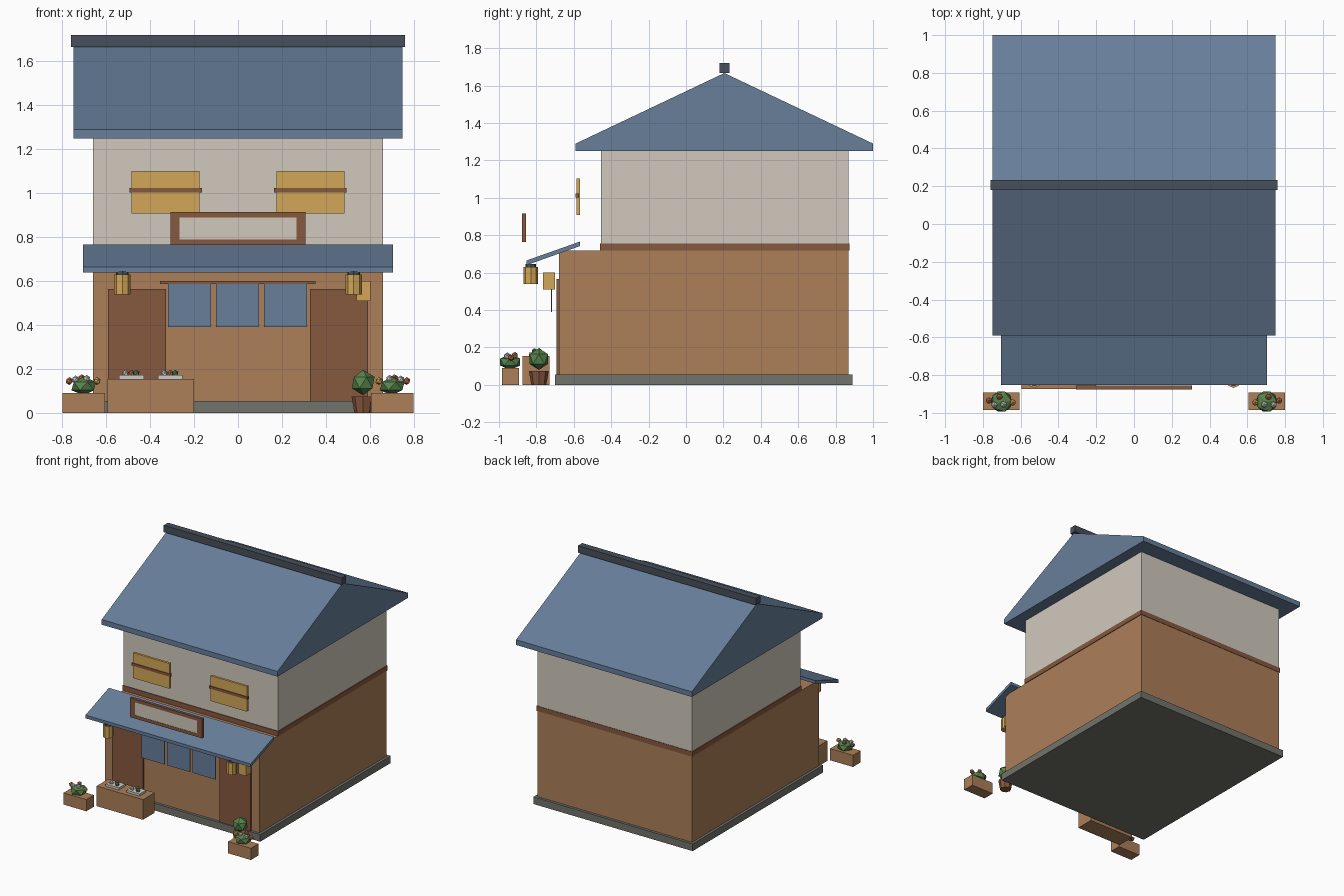
import bpy, bmesh, math
from mathutils import Matrix

if "Cube" in bpy.data.objects:
    bpy.data.objects.remove(bpy.data.objects["Cube"])


def mat(name, r, g, b):
    def lin(c):
        c /= 255
        return c / 12.92 if c <= 0.04045 else ((c + 0.055) / 1.055) ** 2.4
    m = bpy.data.materials.new(name)
    m.diffuse_color = (lin(r), lin(g), lin(b), 1)
    m.use_nodes = True
    m.node_tree.nodes["Principled BSDF"].inputs["Base Color"].default_value = m.diffuse_color
    return m


BLUE = mat("roof blue", 103, 126, 154)
SLATE = mat("dark slate", 72, 80, 91)
CREAM = mat("cream plaster", 208, 201, 189)
WOOD = mat("warm wood", 172, 127, 89)
DARK = mat("dark wood", 134, 88, 61)
GOLD = mat("lantern gold", 212, 167, 88)
STONE = mat("stone grey", 114, 115, 108)
GREEN = mat("leaf green", 88, 132, 76)
RUST = mat("rust flower", 186, 112, 70)
PALE = mat("pale tray", 206, 204, 202)


def finish(bm, name, m):
    bmesh.ops.recalc_face_normals(bm, faces=bm.faces)
    me = bpy.data.meshes.new(name)
    bm.to_mesh(me)
    bm.free()
    me.materials.append(m)
    ob = bpy.data.objects.new(name, me)
    bpy.context.collection.objects.link(ob)
    return ob


def box(name, m, x0, x1, y0, y1, z0, z1):
    bm = bmesh.new()
    mx = Matrix.Translation(((x0 + x1) / 2, (y0 + y1) / 2, (z0 + z1) / 2)) \
        @ Matrix.Diagonal((abs(x1 - x0), y1 - y0, z1 - z0, 1))
    bmesh.ops.create_cube(bm, size=1, matrix=mx)
    return finish(bm, name, m)


def extrude_x(name, m, profile, half):
    """Extrude a (y, z) profile symmetrically along x."""
    bm = bmesh.new()
    f = bm.faces.new([bm.verts.new((-half, y, z)) for y, z in profile])
    ext = bmesh.ops.extrude_face_region(bm, geom=[f])
    bmesh.ops.translate(bm, vec=(2 * half, 0, 0),
                        verts=[v for v in ext["geom"] if isinstance(v, bmesh.types.BMVert)])
    return finish(bm, name, m)


def cone(name, m, x, y, z0, z1, r0, r1, n=8):
    bm = bmesh.new()
    bmesh.ops.create_cone(bm, cap_ends=True, segments=n, radius1=r0, radius2=r1, depth=z1 - z0,
                          matrix=Matrix.Translation((x, y, (z0 + z1) / 2)))
    return finish(bm, name, m)


def ball(name, m, x, y, z, r, rz=None):
    bm = bmesh.new()
    bmesh.ops.create_icosphere(bm, subdivisions=1, radius=1,
                               matrix=Matrix.Translation((x, y, z)) @ Matrix.Diagonal((r, r, rz or r, 1)))
    return finish(bm, name, m)


# building body
box("foundation", STONE, -0.68, 0.68, -0.70, 0.89, 0, 0.055)
box("ground_floor", WOOD, -0.66, 0.66, -0.68, 0.87, 0.055, 0.717)
box("floor_band", DARK, -0.665, 0.665, -0.46, 0.873, 0.717, 0.755)
box("upper_floor", CREAM, -0.66, 0.66, -0.455, 0.87, 0.755, 1.26)

# roofs
extrude_x("main_roof", BLUE, [(-0.59, 1.25), (1.0, 1.25), (1.0, 1.29), (0.205, 1.667), (-0.59, 1.29)], 0.75)
box("ridge_cap", SLATE, -0.76, 0.76, 0.18, 0.232, 1.667, 1.72)
extrude_x("awning", BLUE, [(-0.852, 0.64), (-0.567, 0.742), (-0.567, 0.766), (-0.852, 0.665)], 0.705)

# sign board: frame bars around a pale panel
for z in (0.765, 0.89):
    box("sign_rail", DARK, -0.308, 0.308, -0.877, -0.855, z, z + 0.025)
for s in (-1, 1):
    box("sign_post", DARK, *sorted((s * 0.266, s * 0.308)), -0.877, -0.855, 0.79, 0.89)
box("sign_panel", CREAM, -0.266, 0.266, -0.875, -0.857, 0.79, 0.89)

# mirrored parts: windows, doors, lanterns, planters
for s in (-1, 1):
    box("window", GOLD, *sorted((s * 0.175, s * 0.485)), -0.585, -0.567, 0.907, 1.102)
    box("window_bar", DARK, *sorted((s * 0.165, s * 0.495)), -0.59, -0.572, 1.003, 1.024)
    box("door", DARK, *sorted((s * 0.327, s * 0.593)), -0.692, -0.676, 0.055, 0.565)
    cone("lantern", GOLD, s * 0.527, -0.83, 0.54, 0.63, 0.038, 0.038)
    cone("lantern_cap", SLATE, s * 0.527, -0.83, 0.628, 0.645, 0.029, 0.029)
    box("planter", WOOD, *sorted((s * 0.605, s * 0.80)), -0.985, -0.893, 0, 0.09)
    ball("planter_bush", GREEN, s * 0.702, -0.94, 0.122, 0.063, 0.042)
    for x, y, z, m in ((0.768, -0.935, 0.145, RUST), (0.74, -0.957, 0.152, PALE),
                       (0.69, -0.955, 0.155, PALE), (0.712, -0.915, 0.158, RUST),
                       (0.642, -0.945, 0.145, GOLD)):
        ball("flower", m, s * x, y, z, 0.018)

# door curtain
box("curtain_rod", DARK, -0.355, 0.352, -0.725, -0.713, 0.587, 0.60)
for i in (-1, 0, 1):
    c = i * 0.218 - 0.002
    box("curtain_panel", BLUE, c - 0.098, c + 0.098, -0.723, -0.716, 0.39, 0.588)

# hanging side sign
box("side_sign", GOLD, 0.54, 0.603, -0.765, -0.70, 0.51, 0.60)

# display counter with trays
box("counter", WOOD, -0.595, -0.20, -0.873, -0.73, 0, 0.155)
for c in (-0.485, -0.308):
    box("tray", PALE, c - 0.056, c + 0.056, -0.84, -0.76, 0.155, 0.172)
    for dx, dy, m in ((-0.028, -0.01, PALE), (0.022, -0.01, GREEN), (0, 0.015, RUST)):
        ball("food", m, c + dx, -0.80 + dy, 0.18, 0.016)

# potted shrub
cone("pot", DARK, 0.57, -0.787, 0, 0.075, 0.04, 0.053)
ball("shrub", GREEN, 0.57, -0.787, 0.138, 0.058)
